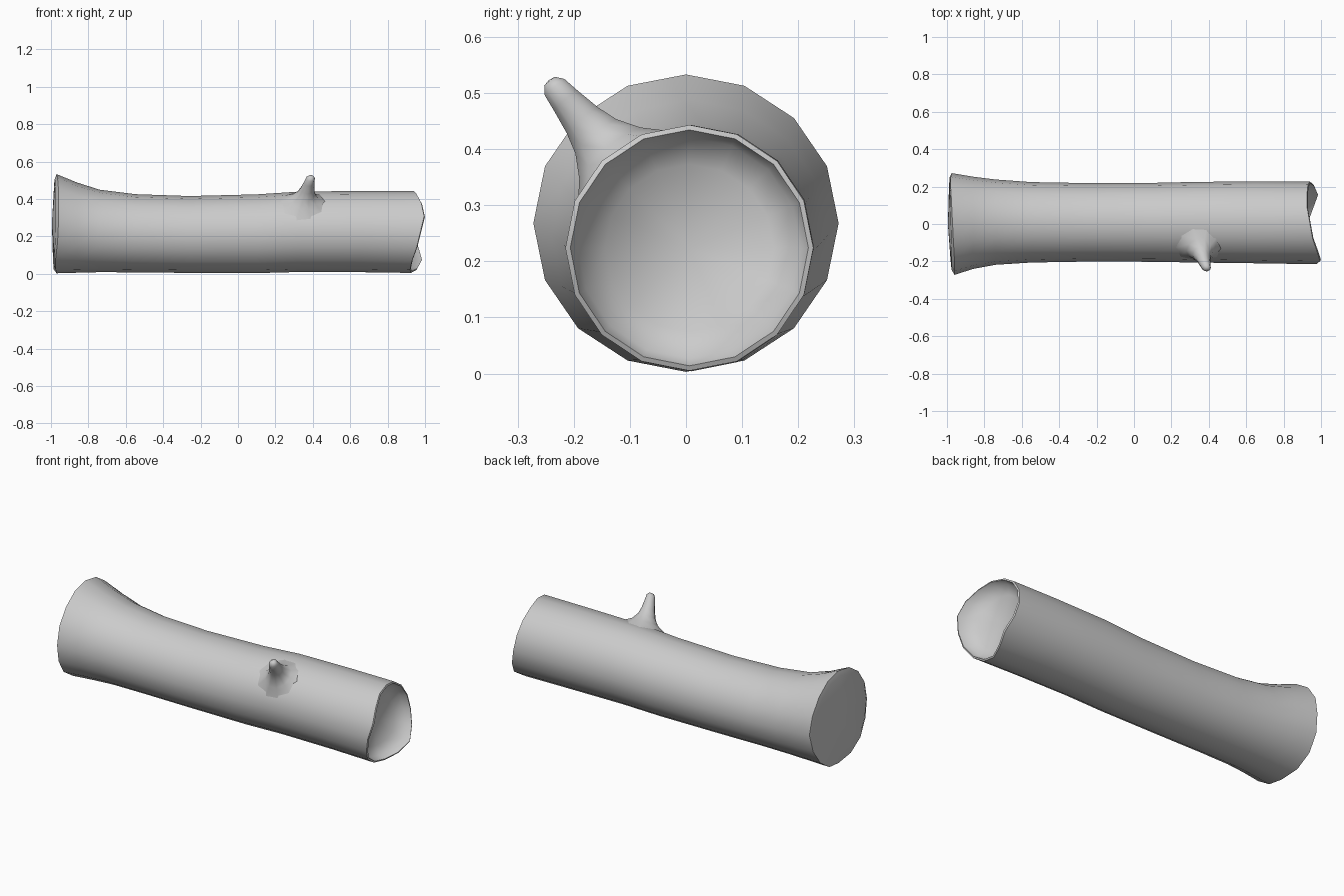
import bpy
from math import sin, cos, pi, radians, sqrt
from mathutils import Vector

if "Cube" in bpy.data.objects:
    bpy.data.objects.remove(bpy.data.objects["Cube"])


def skin(name, rings, start, end, angle):
    """Join equal rings of points into a closed tube with fan caps."""
    n = len(rings[0])
    verts = [p for r in rings for p in r] + [start, end]
    faces = []
    for i in range(len(rings) - 1):
        for k in range(n):
            a, b = i * n + k, i * n + (k + 1) % n
            faces.append((a, b, b + n, a + n))
    last, s, e = (len(rings) - 1) * n, len(verts) - 2, len(verts) - 1
    for k in range(n):
        j = (k + 1) % n
        faces += [(s, j, k), (e, last + k, last + j)]
    mesh = bpy.data.meshes.new(name)
    mesh.from_pydata(verts, [], faces)
    obj = bpy.data.objects.new(name, mesh)
    bpy.context.collection.objects.link(obj)
    bpy.ops.object.select_all(action='DESELECT')
    obj.select_set(True)
    bpy.context.view_layer.objects.active = obj
    bpy.ops.object.mode_set(mode='EDIT')
    bpy.ops.mesh.select_all(action='SELECT')
    bpy.ops.mesh.normals_make_consistent(inside=False)
    bpy.ops.object.mode_set(mode='OBJECT')
    bpy.ops.object.shade_smooth_by_angle(angle=radians(angle))
    return obj


SIDES = 16


def section(xs, front, back, bottom, top, scale=1.0):
    cy, cz = (front + back) / 2, (bottom + top) / 2
    ry, rz = (back - front) / 2 * scale, (top - bottom) / 2 * scale
    if not isinstance(xs, list):
        xs = [xs] * SIDES
    return [(xs[k], cy + ry * sin(2 * pi * k / SIDES), cz + rz * cos(2 * pi * k / SIDES))
            for k in range(SIDES)]


# Uneven cut lines of both ends, starting at the top and going round the back
root_x = [-.97, -.975, -.98, -.98, -.975, -.985, -.99, -.985,
          -.97, -.975, -.975, -.965, -.96, -.96, -.96, -.965]
tip_x = [.94, .925, .925, .93, .94, .96, .98, .955,
         .925, .92, .93, .955, .975, .995, .98, .955]
root = (-.272, .272, .003, .533)
tip = (-.215, .227, .005, .443)

# Log body: x, front, back, bottom, top
body = [(-.86, -.24, .253, .006, .488), (-.74, -.218, .238, .009, .45),
        (-.55, -.206, .224, .008, .426), (-.26, -.201, .219, .005, .416),
        (.10, -.202, .22, .004, .425), (.33, -.206, .225, .01, .44),
        (.65, -.21, .228, .009, .443)]
rings = [section([x * .5 - .495 for x in root_x], *root, .9), section(root_x, *root)]
rings += [section(*b) for b in body]
# Hollow end with a rounded rim
rings += [section(tip_x, *tip),
          section([x + .004 for x in tip_x], *tip, .96),
          section([x - .03 for x in tip_x], *tip, .90),
          section([.5 * x + .41 for x in tip_x], *tip, .68)]
skin("log", rings, (-.995, 0, .268), (.86, .006, .224), 50)

# Broken branch stub flaring out of the log surface: radius, height, x
out = Vector((0, cos(radians(130)), sin(radians(130))))
side = Vector((0, -out.z, out.y))
R, N = .215, 10
stub = []
for r, h, x in [(.125, -.008, .35), (.075, .018, .355), (.05, .05, .362), (.038, .085, .37),
                (.029, .13, .38), (.024, .16, .387), (.013, .173, .389)]:
    ring = []
    for k in range(N):
        a = 2 * pi * k / N
        t = r * sin(a)
        drop = (R - sqrt(R * R - t * t)) * 1.05
        ring.append(Vector((x + r * cos(a), .006, .224)) + out * (R + h - drop) + side * t)
    stub.append(ring)
base = Vector((.35, .006, .224))
skin("branch_stub", stub, base + out * .15, base + out * (R + .175) + Vector((.039, 0, 0)), 60)
